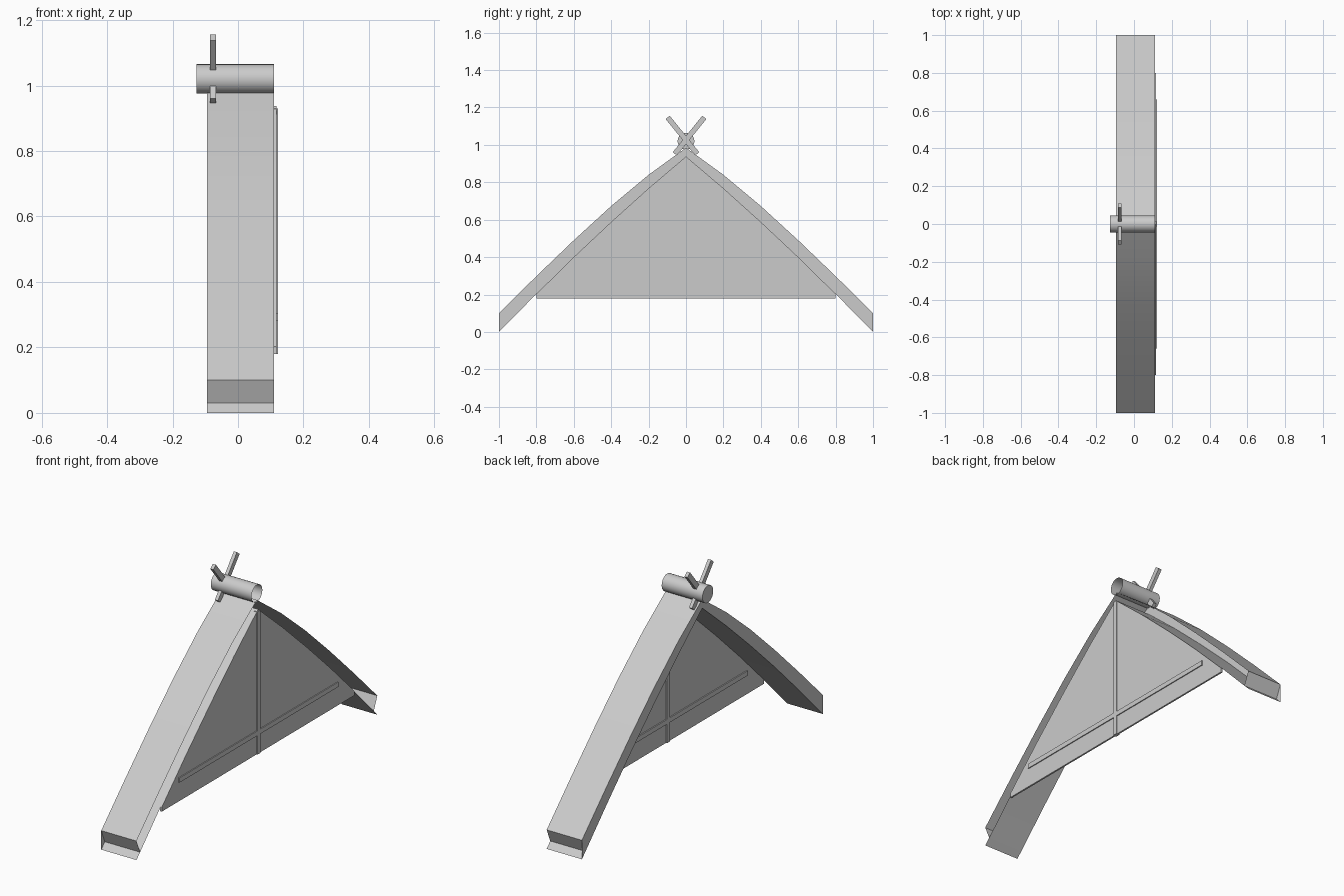
import bpy, math
from mathutils import Matrix, Vector

if "Cube" in bpy.data.objects:
    bpy.data.objects.remove(bpy.data.objects["Cube"])


def make(name, verts, faces, smooth=False):
    me = bpy.data.meshes.new(name)
    me.from_pydata(verts, [], faces)
    me.update()
    ob = bpy.data.objects.new(name, me)
    bpy.context.collection.objects.link(ob)
    if smooth:
        bpy.ops.object.select_all(action='DESELECT')
        ob.select_set(True)
        bpy.context.view_layer.objects.active = ob
        bpy.ops.object.shade_smooth_by_angle(angle=math.radians(25))
    return ob


def prism(name, profile, x0, x1):
    """Closed solid from a (y, z) outline, extruded along x."""
    n = len(profile)
    verts = [(x, y, z) for x in (x0, x1) for y, z in profile]
    faces = [tuple(reversed(range(n))), tuple(range(n, 2 * n))]
    faces += [(i, (i + 1) % n, (i + 1) % n + n, i + n) for i in range(n)]
    return make(name, verts, faces)


def both_sides(half):
    """Mirror a half profile that starts at y = 0."""
    return [(-y, z) for y, z in reversed(half[1:])] + half


# Roof: hollow shell, closed on the -x side and open on the +x side
X0, X1 = -0.095, 0.11
top = both_sides([(0, .985), (.2, .84), (.4, .673), (.6, .49), (.8, .298), (1, .1)])
under_half = [(0, .938), (.2, .768), (.4, .588), (.6, .4), (.8, .203), (.97, .03), (1, 0)]
under = both_sides(under_half)


def strip(x, prof):
    return [(x, y, z) for y, z in prof]


n, m = len(top), len(under)
verts = strip(X0, top) + strip(X1, top) + strip(X0, under) + strip(X1, under)
a, b = 2 * n, 2 * n + m
faces = [(i, i + n, i + n + 1, i + 1) for i in range(n - 1)]
faces += [(a + i, a + i + 1, b + i + 1, b + i) for i in range(m - 1)]
# closed back side
faces.append(tuple(range(n)) + tuple(a + i for i in reversed(range(m))))
# inset end caps
faces.append((0, a + 1, b + 1, n))
faces.append((n - 1, 2 * n - 1, b + m - 2, a + m - 2))
make("roof_shell", verts, faces, smooth=True)

# Gable panel with crossing battens
panel = both_sides(under_half[:5]) + [(.8, .18), (-.8, .18)]
prism("gable_panel", panel, .108, .117)


def box(name, x, y, z):
    prism(name, [(y[0], z[0]), (y[1], z[0]), (y[1], z[1]), (y[0], z[1])], *x)


box("gable_post", (.102, .122), (-.012, .012), (.18, .93))
box("gable_rail", (.102, .122), (-.66, .66), (.28, .305))

# Ridge log: tube capped on the -x end
N, R = 24, .045
ring = [(R * math.cos(2 * math.pi * i / N), 1.02 + R * math.sin(2 * math.pi * i / N)) for i in range(N)]
verts = strip(-.127, ring) + strip(.11, ring)
faces = [(i, (i + 1) % N, (i + 1) % N + N, i + N) for i in range(N)]
faces.append(tuple(reversed(range(N))))
make("ridge_log", verts, faces, smooth=True)

# Crossed finials through the ridge log
for side, s in (("left", -1), ("right", 1)):
    p, q = Vector((s * .098, 1.147)), Vector((-s * .06, .952))
    d = (p - q).normalized() * 1.0
    w = Vector((-d.y, d.x)) * .014
    quad = [p + w, q + w, q - w, p - w]
    prism(f"finial_{side}", [(v.x, v.y) for v in quad], -.085, -.067)
